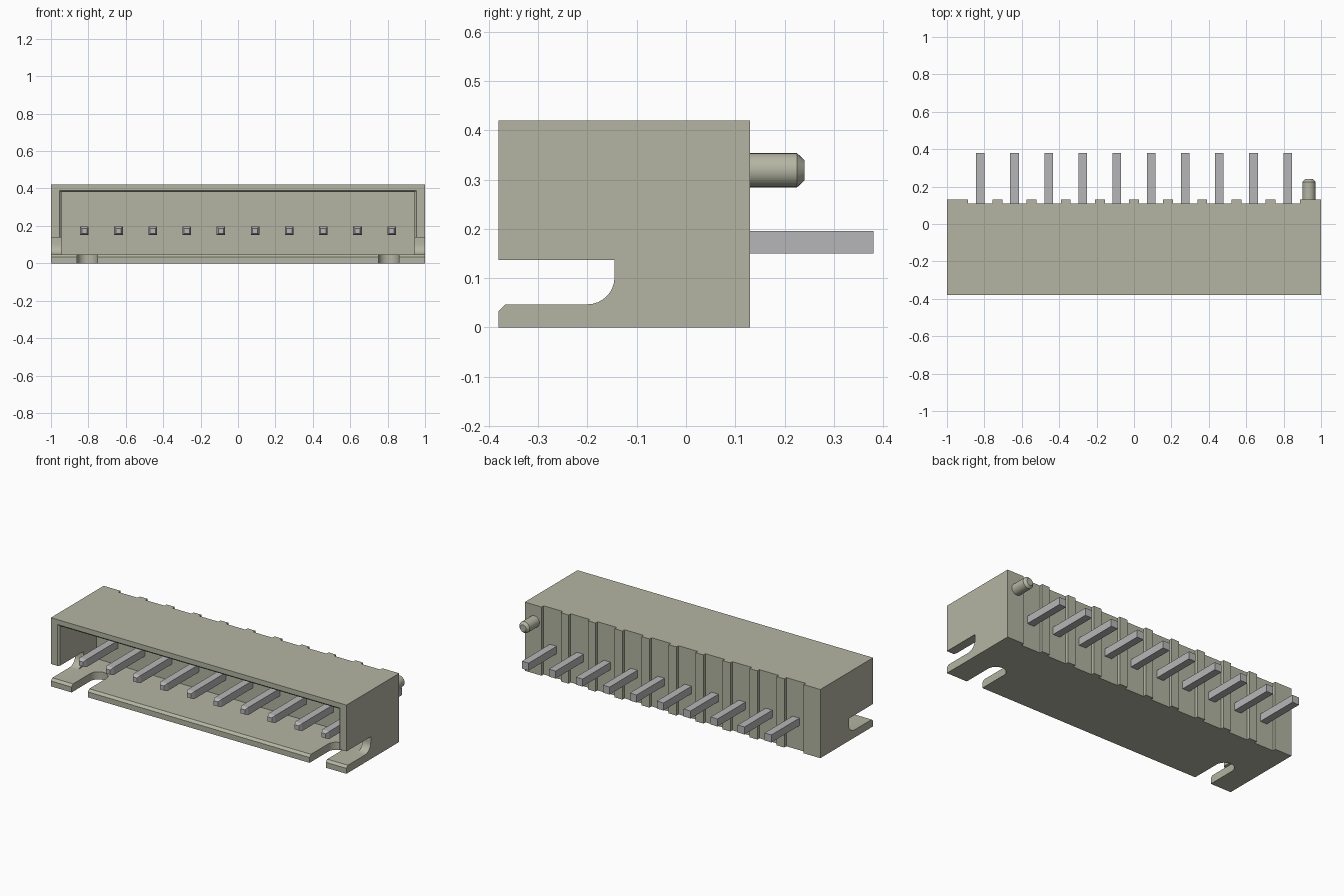
import bpy, bmesh, math
from mathutils import Vector

old = bpy.data.objects.get("Cube")
if old:
    bpy.data.objects.remove(old, do_unlink=True)


def material(name, rgb, metallic=0.0):
    m = bpy.data.materials.new(name)
    m.use_nodes = True
    m.diffuse_color = (*rgb, 1)
    m.node_tree.nodes["Principled BSDF"].inputs["Base Color"].default_value = (*rgb, 1)
    return m


PLASTIC = material("warm grey plastic", (0.456, 0.462, 0.366))
METAL = material("pin metal", (0.47, 0.47, 0.48))


def loft(bm, rings):
    """Closed solid through a list of equal-length point rings."""
    loops = [[bm.verts.new(Vector(p)) for p in r] for r in rings]
    n = len(loops[0])
    for a, b in zip(loops, loops[1:]):
        for i in range(n):
            j = (i + 1) % n
            bm.faces.new((a[i], a[j], b[j], b[i]))
    bm.faces.new(loops[0][::-1])
    bm.faces.new(loops[-1])


def box(bm, x0, x1, y0, y1, z0, z1):
    loft(bm, [[(x0, y0, z), (x1, y0, z), (x1, y1, z), (x0, y1, z)] for z in (z0, z1)])


def finish(bm, name, mat):
    bmesh.ops.recalc_face_normals(bm, faces=bm.faces)
    me = bpy.data.meshes.new(name)
    bm.to_mesh(me)
    bm.free()
    me.materials.append(mat)
    ob = bpy.data.objects.new(name, me)
    bpy.context.collection.objects.link(ob)
    return ob


def cut(target, bm):
    """Subtract the solid in bm from target and remove the cutter."""
    cutter = finish(bm, "cutter", PLASTIC)
    cutter.hide_render = True
    mod = target.modifiers.new("cut", "BOOLEAN")
    mod.operation, mod.solver, mod.object = "DIFFERENCE", "EXACT", cutter
    bpy.context.view_layer.objects.active = target
    bpy.ops.object.modifier_apply(modifier=mod.name)
    bpy.data.objects.remove(cutter, do_unlink=True)


def arc(cx, cy, r, a0, a1, n=8):
    return [(cx + r * math.cos(math.radians(a0 + (a1 - a0) * i / n)),
             cy + r * math.sin(math.radians(a0 + (a1 - a0) * i / n))) for i in range(n + 1)]


FRONT, BACK, GROOVE = -0.38, 0.13, 0.11
FLOOR, INNER, CEILING, CAVITY_BACK = 0.047, 0.945, 0.38, -0.02
PITCH = 0.1825
PIN_X = [(i - 4.5) * PITCH for i in range(10)]

# Housing block
bm = bmesh.new()
box(bm, -1, 1, FRONT, BACK, 0, 0.42)
housing = finish(bm, "housing", PLASTIC)

# Socket cavity with a flared mouth
bm = bmesh.new()
loft(bm, [[(-x, y, FLOOR), (x, y, FLOOR), (x, y, top), (-x, y, top)]
          for y, x, top in ((-0.40, 0.975, 0.41), (-0.37, INNER, CEILING),
                            (CAVITY_BACK, INNER, CEILING))])
cut(housing, bm)

# Side slots, rounded at the lower inner corner, with the chamfered front lip
slot = [(-0.40, 0.137), (-0.145, 0.137)] + arc(-0.2, FLOOR + 0.055, 0.055, 0, -90) \
    + [(-0.366, FLOOR), (-0.40, 0.013)]
bm = bmesh.new()
loft(bm, [[(x, y, z) for y, z in slot] for x in (-1.1, 1.1)])
cut(housing, bm)

# Round-ended notches in the floor
bm = bmesh.new()
for s in (-1, 1):
    plan = [(s * 0.805 - 0.055, -0.5), (s * 0.805 + 0.055, -0.5)] \
        + arc(s * 0.805, -0.20, 0.055, 0, 180, 12)
    loft(bm, [[(x, y, z) for x, y in plan] for z in (-0.1, 0.09)])
cut(housing, bm)

# Vertical grooves in the back, leaving ribs between the pins
bm = bmesh.new()
for x in PIN_X:
    box(bm, x - 0.065, x + 0.065, GROOVE, 0.3, -0.1, 0.6)
cut(housing, bm)

# Contact pins with tapered front tips
for i, x in enumerate(PIN_X):
    bm = bmesh.new()
    loft(bm, [[(x - r, y, 0.173 - r), (x + r, y, 0.173 - r),
               (x + r, y, 0.173 + r), (x - r, y, 0.173 + r)]
              for y, r in ((-0.345, 0.014), (-0.325, 0.023), (0.38, 0.023))])
    finish(bm, f"pin_{i + 1}", METAL)

# Locating peg with chamfered end
bm = bmesh.new()
loft(bm, [[(px, y, pz) for px, pz in arc(0.935, 0.319, r, 0, 345, 23)]
          for y, r in ((0.12, 0.035), (0.225, 0.035), (0.24, 0.021))])
peg = finish(bm, "locating_peg", PLASTIC)

# Smooth the rounded surfaces, keeping edges sharp
bpy.ops.object.select_all(action="DESELECT")
for ob in (housing, peg):
    ob.select_set(True)
bpy.context.view_layer.objects.active = housing
bpy.ops.object.shade_smooth_by_angle(angle=math.radians(25))
